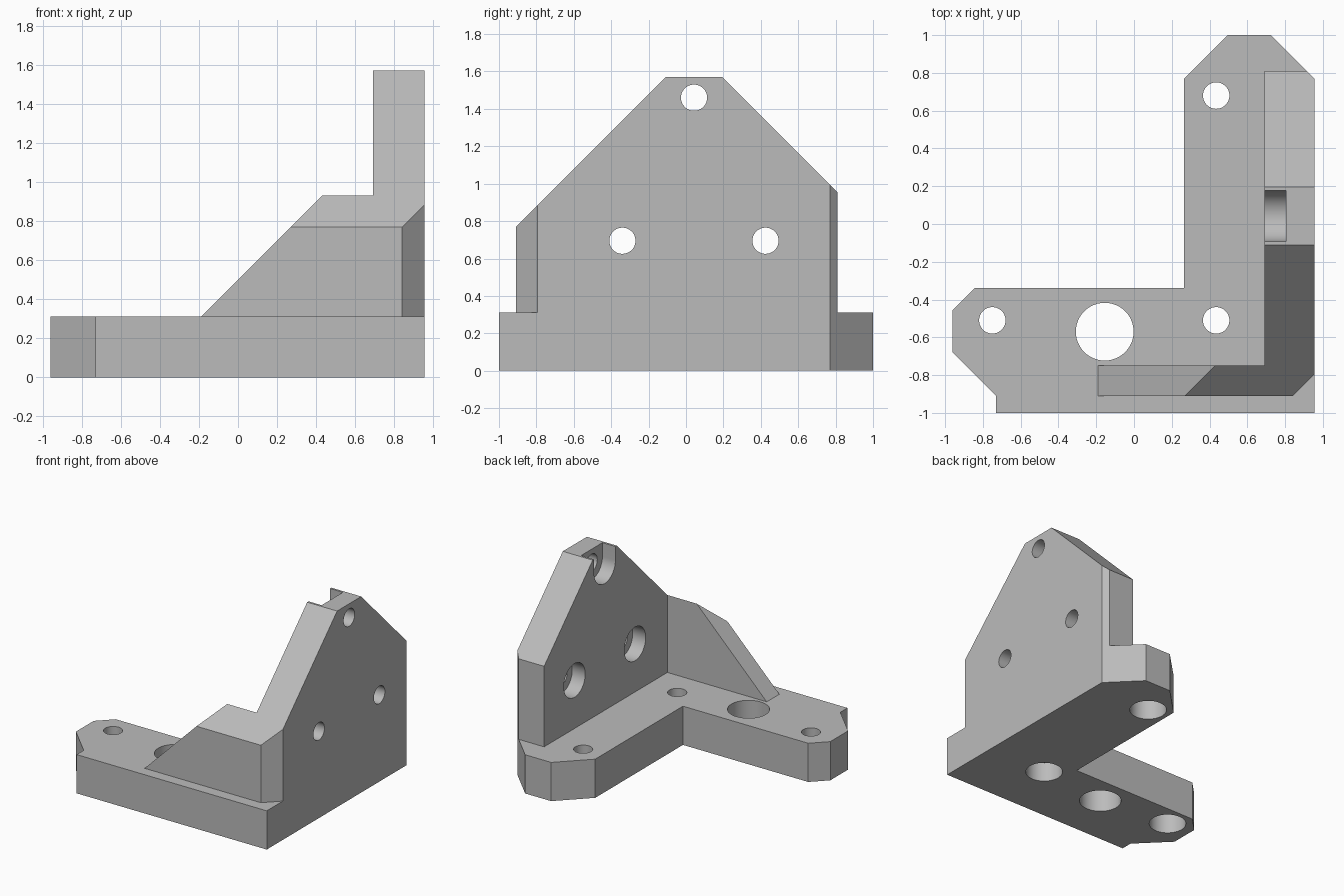
import bpy, bmesh, math
from mathutils import Vector

if "Cube" in bpy.data.objects:
    bpy.data.objects.remove(bpy.data.objects["Cube"])

grey = bpy.data.materials.new("plain grey")
grey.diffuse_color = (0.5, 0.5, 0.5, 1)
grey.use_nodes = True
grey.node_tree.nodes["Principled BSDF"].inputs["Base Color"].default_value = grey.diffuse_color


def prism(name, points, lo, hi, axis):
    """Extrude a 2D profile along an axis: z takes (x,y), x takes (y,z), y takes (x,z)."""
    place = {"z": lambda p, d: (p[0], p[1], d),
             "x": lambda p, d: (d, p[0], p[1]),
             "y": lambda p, d: (p[0], d, p[1])}[axis]
    bm = bmesh.new()
    face = bm.faces.new([bm.verts.new(place(p, lo)) for p in points])
    new = bmesh.ops.extrude_face_region(bm, geom=[face])["geom"]
    shift = Vector(place((0, 0), hi - lo))
    bmesh.ops.translate(bm, vec=shift, verts=[v for v in new if isinstance(v, bmesh.types.BMVert)])
    bmesh.ops.recalc_face_normals(bm, faces=bm.faces)
    mesh = bpy.data.meshes.new(name)
    bm.to_mesh(mesh)
    bm.free()
    mesh.materials.append(grey)
    ob = bpy.data.objects.new(name, mesh)
    bpy.context.collection.objects.link(ob)
    return ob


def combine(target, other, operation):
    """Apply a boolean and discard the second object."""
    mod = target.modifiers.new("boolean", "BOOLEAN")
    mod.operation, mod.solver, mod.object = operation, "EXACT", other
    bpy.context.view_layer.objects.active = target
    bpy.ops.object.modifier_apply(modifier=mod.name)
    bpy.data.objects.remove(other, do_unlink=True)


def arc(cx, cy, r, start=0, turn=2 * math.pi, n=48):
    full = abs(turn - 2 * math.pi) < 1e-6
    return [(cx + r * math.cos(start + turn * i / n), cy + r * math.sin(start + turn * i / n))
            for i in range(n if full else n + 1)]


# L-shaped foot with clipped corners
bracket = prism("angle_bracket", [
    (-0.73, -1), (0.955, -1), (0.955, 0.77), (0.725, 1), (0.495, 1), (0.265, 0.77),
    (0.265, -0.34), (-0.845, -0.34), (-0.96, -0.455), (-0.96, -0.68), (-0.73, -0.91)],
    0, 0.31, "z")

# Upright wall and side rib, from one plan trimmed by the gable profile
upright = prism("upright", [
    (0.955, -0.795), (0.955, 0.77), (0.915, 0.81), (0.69, 0.81), (0.69, -0.75),
    (-0.19, -0.75), (-0.19, -0.91), (0.84, -0.91)], 0.15, 1.8, "z")
gable = prism("gable", [
    (-1.2, 0), (1.2, 0), (1.2, 0.565), (0.195, 1.57), (-0.11, 1.57), (-1.2, 0.48)],
    -1.5, 1.5, "x")
combine(upright, gable, "INTERSECT")

# Sloping end of the rib
wedge = prism("wedge", [(-0.4, 0.1), (0.6, 1.1), (-0.4, 1.1)], -1.2, -0.5, "y")
combine(upright, wedge, "DIFFERENCE")
combine(bracket, upright, "UNION")

# Foot: three bolt holes recessed underneath, and one large plain hole
for x, y in [(0.435, 0.68), (0.435, -0.51), (-0.75, -0.51)]:
    combine(bracket, prism("bolt", arc(x, y, 0.07), -0.1, 0.5, "z"), "DIFFERENCE")
    combine(bracket, prism("recess", arc(x, y, 0.135), -0.1, 0.155, "z"), "DIFFERENCE")
combine(bracket, prism("bore", arc(-0.155, -0.57, 0.153), -0.1, 0.5, "z"), "DIFFERENCE")

# Wall: three bolt holes recessed on the inside, the top recess open upward
for y, z in [(-0.34, 0.695), (0.425, 0.695), (0.043, 1.46)]:
    combine(bracket, prism("bolt", arc(y, z, 0.07), 0.5, 1.2, "x"), "DIFFERENCE")
    if z > 1:
        shape = arc(y, z, 0.135, math.pi, math.pi, 24) + [(y + 0.135, 1.8), (y - 0.135, 1.8)]
    else:
        shape = arc(y, z, 0.135)
    combine(bracket, prism("recess", shape, 0.55, 0.805, "x"), "DIFFERENCE")

# Smooth bores, crisp edges
bpy.ops.object.select_all(action="DESELECT")
bracket.select_set(True)
bpy.context.view_layer.objects.active = bracket
bpy.ops.object.shade_smooth_by_angle(angle=math.radians(30))
